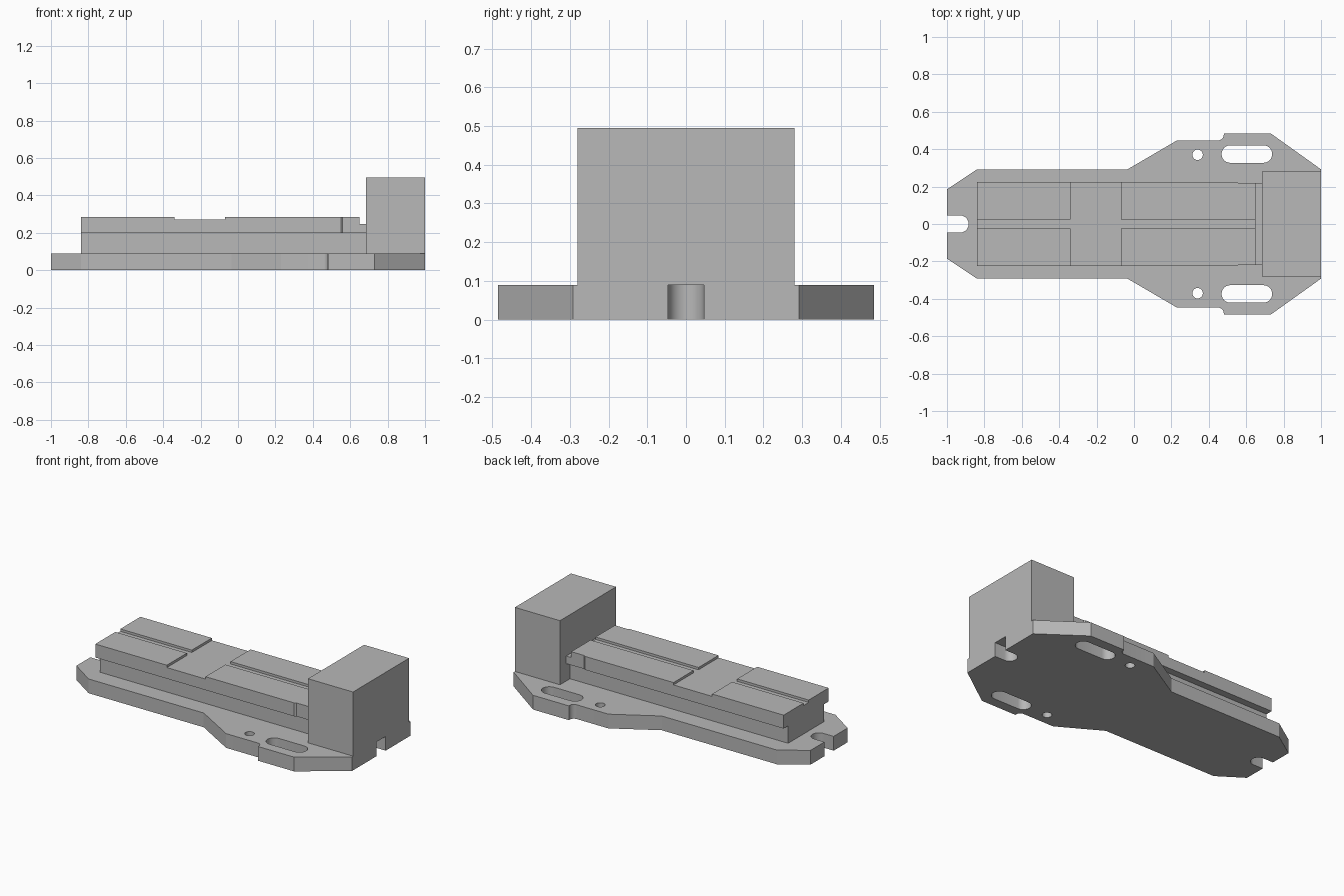
import bpy, bmesh
from math import pi, sin, cos, radians

default = bpy.data.objects.get("Cube")
if default:
    bpy.data.objects.remove(default, do_unlink=True)

grey = bpy.data.materials.new("machined_grey")
grey.use_nodes = True
colour = (0.48, 0.48, 0.48, 1)
grey.diffuse_color = colour
grey.node_tree.nodes["Principled BSDF"].inputs["Base Color"].default_value = colour


def prism(name, outline, z0, z1):
    """Extrude a closed xy outline between two heights."""
    bm = bmesh.new()
    face = bm.faces.new([bm.verts.new((x, y, z0)) for x, y in outline])
    ext = bmesh.ops.extrude_face_region(bm, geom=[face])["geom"]
    bmesh.ops.translate(bm, vec=(0, 0, z1 - z0),
                        verts=[v for v in ext if isinstance(v, bmesh.types.BMVert)])
    bmesh.ops.recalc_face_normals(bm, faces=bm.faces)
    mesh = bpy.data.meshes.new(name)
    bm.to_mesh(mesh)
    bm.free()
    mesh.materials.append(grey)
    obj = bpy.data.objects.new(name, mesh)
    bpy.context.collection.objects.link(obj)
    return obj


def box(name, x0, x1, y, z0, z1):
    """Box symmetric about y = 0."""
    return prism(name, [(x0, -y), (x1, -y), (x1, y), (x0, y)], z0, z1)


def arc(cx, cy, r, a0, a1, n=12):
    steps = [radians(a0 + (a1 - a0) * i / n) for i in range(n + 1)]
    return [(cx + r * cos(a), cy + r * sin(a)) for a in steps]


def slot(x0, x1, y, r):
    """Stadium outline with end centres x0 and x1."""
    return arc(x0, y, r, 90, 270) + arc(x1, y, r, -90, 90)


def mirrored(half):
    """Complete an outline from its +y half."""
    return half + [(x, -y) for x, y in reversed(half)]


def activate(obj):
    bpy.ops.object.select_all(action="DESELECT")
    obj.select_set(True)
    bpy.context.view_layer.objects.active = obj


def cut(target, cutters):
    for cutter in cutters:
        cutter.hide_render = True
        mod = target.modifiers.new("cut", "BOOLEAN")
        mod.operation = "DIFFERENCE"
        mod.solver = "EXACT"
        mod.object = cutter
        activate(target)
        bpy.ops.object.modifier_apply(modifier=mod.name)
        bpy.data.objects.remove(cutter, do_unlink=True)


# Base plate with flared mounting ears
half = [(-1, 0.185), (-0.84, 0.292), (-0.035, 0.292), (0.23, 0.447)]
half += arc(0.45, 0.477, 0.03, -90, 0, 6)
half += [(0.48, 0.485), (0.73, 0.485), (1, 0.292)]
base = prism("base_plate", mirrored(half), 0, 0.09)

# Open end slots, ear slots and round pin holes
cutters = [prism("end_slot_cutter", slot(sx * 0.93, sx * 1.2, 0, 0.046)
                 if sx > 0 else slot(-1.2, -0.93, 0, 0.046), -0.1, 0.2)
           for sx in (-1, 1)]
for side in (-1, 1):
    cutters.append(prism("ear_slot_cutter", slot(0.515, 0.692, side * 0.374, 0.047), -0.1, 0.2))
    cutters.append(prism("pin_hole_cutter", arc(0.34, side * 0.37, 0.028, 0, 345, 23), -0.1, 0.2))
cut(base, cutters)

# Fixed end block
box("end_block", 0.685, 1, 0.28, 0.09, 0.495)

# Narrow web carrying the overhanging bed
box("bed_web", -0.84, 0.685, 0.18, 0.09, 0.2)

# Bed top with cross channel, centre groove and stepped tail
bed = prism("bed_top", mirrored([(-0.84, 0.225), (0.55, 0.225), (0.56, 0.218), (0.685, 0.218)]),
            0.2, 0.285)
cut(bed, [box("channel_cutter", -0.34, -0.07, 0.4, 0.27, 0.4),
          box("groove_cutter", -0.95, 0.66, 0.025, 0.27, 0.4),
          box("tail_cutter", 0.65, 0.8, 0.4, 0.248, 0.4)])

# Smooth the curved walls only
for obj in (base, bed):
    activate(obj)
    bpy.ops.object.shade_smooth_by_angle(angle=pi / 6)
